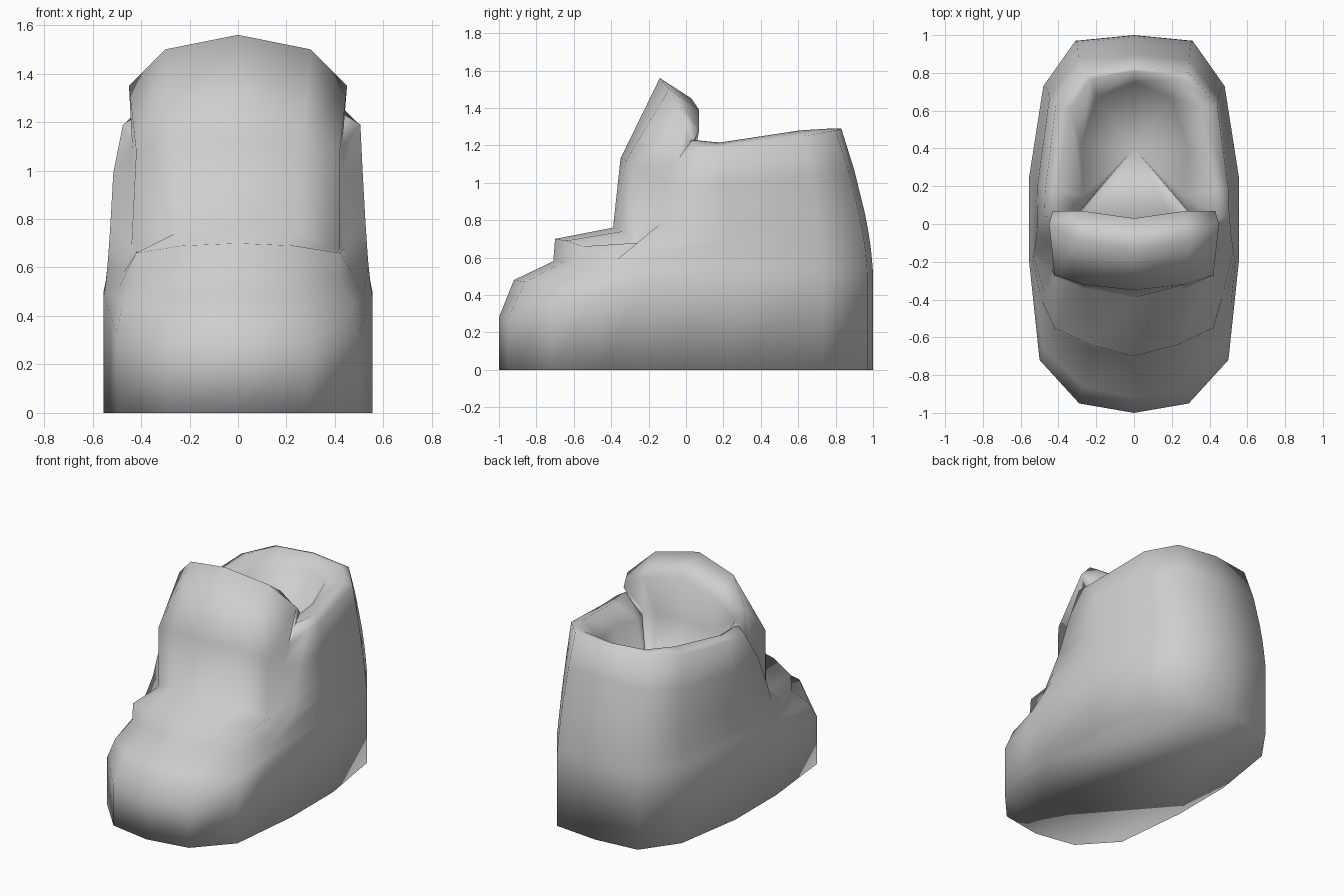
import bpy
import bmesh
from mathutils import Vector

default_cube = bpy.data.objects.get("Cube")
if default_cube:
    bpy.data.objects.remove(default_cube, do_unlink=True)


def make_material(name, colour):
    material = bpy.data.materials.new(name)
    material.use_nodes = True
    material.diffuse_color = colour
    material.node_tree.nodes["Principled BSDF"].inputs["Base Color"].default_value = colour
    return material


# Front strip, from sole over toe cap, instep ledge and tongue:
# each row holds the centre, middle and edge points of one half
front_rows = [
    ((0, -1, 0), (.29, -.95, 0), (.5, -.72, 0)),
    ((0, -1, .28), (.29, -.95, .28), (.5, -.72, .33)),
    ((0, -.92, .48), (.27, -.86, .47), (.48, -.66, .44)),
    ((0, -.71, .58), (.23, -.65, .58), (.42, -.56, .55)),
    ((0, -.7, .7), (.23, -.64, .69), (.42, -.55, .66)),
    ((0, -.39, .76), (.26, -.34, .74), (.42, -.28, .67)),
    ((0, -.35, 1.13), (.27, -.32, 1.12), (.42, -.27, 1.08)),
    ((0, -.14, 1.56), (.3, -.09, 1.5), (.45, 0, 1.35)),
    ((0, .03, 1.45), (.28, .07, 1.39), (.43, .07, 1.28)),
    ((0, .03, 1.15), (.22, .01, 1.13), (.35, -.03, 1.1)),
]

# Crease beside the ledge and between tongue and shaft, for the upper rows only
crease = [
    (.49, -.4, .52), (.47, -.38, .58), (.44, -.24, .68), (.43, -.1, .98),
    (.43, -.06, 1.1), (.4, .01, 1.15), (.31, .04, 1.1),
]

# Shaft outlines, from beside the tongue to the heel
lower_rim = [(.555, -.2, .48), (.555, .25, .5), (.48, .73, .5), (.31, .97, .5), (0, 1, .5)]
collar_rim = [(.505, .04, 1.19), (.5, .18, 1.19), (.44, .63, 1.25), (.29, .8, 1.28), (0, .83, 1.29)]
collar_crest = [(.44, .03, 1.23), (.43, .18, 1.215), (.36, .61, 1.28), (.24, .77, 1.29), (0, .81, 1.29)]
inner_lip = [(.28, .08, 1.12), (.27, .15, 1.13), (.28, .42, 1.17), (.2, .67, 1.2), (0, .75, 1.21)]
wall_steps = [0, .06, .18, .28, .42, .72, 1]


def wall_point(low, high, step):
    """Move from the lower outline to the collar, drawn in early at the sides and late at the heel."""
    low, high = Vector(low), Vector(high)
    return Vector((
        low.lerp(high, step ** .65).x,
        low.lerp(high, step ** 1.6).y,
        low.lerp(high, step).z,
    ))


# Side rows match the front rows one by one
side_rows = [[Vector((x, y, 0)) for x, y, z in lower_rim]]
for step in wall_steps:
    side_rows.append([wall_point(low, high, step) for low, high in zip(lower_rim, collar_rim)])
for outline in (collar_crest, inner_lip):
    side_rows.append([Vector(p) for p in outline])

# Join front and side through the crease; lower rows just run across
plain_rows = len(front_rows) - len(crease)
half_rows = []
for row, (front, side) in enumerate(zip(front_rows, side_rows)):
    front = [Vector(p) for p in front]
    if row < plain_rows:
        link = front[-1].lerp(side[0], .5)
    else:
        link = Vector(crease[row - plain_rows])
    half_rows.append(front + [link] + side)

# Mirror every half row into a closed ring and bridge the rings;
# the collar leans in a little more on the right
collar_row = len(wall_steps)
shaft_column = len(front_rows[0]) + 1
bm = bmesh.new()
rings = []
for row, half in enumerate(half_rows):
    mirrored = []
    for column, p in enumerate(half):
        leaning = column >= shaft_column and row in (collar_row, collar_row + 1)
        mirrored.append(Vector((-p.x * (.94 if leaning else 1), p.y, p.z)))
    rings.append([bm.verts.new(p) for p in half + mirrored[-2:0:-1]])

count = len(rings[0])
for below, above in zip(rings, rings[1:]):
    for i in range(count):
        j = (i + 1) % count
        bm.faces.new((below[i], below[j], above[j], above[i]))

# Sole and the funnel-shaped hollow
bm.faces.new(list(reversed(rings[0])))
floor = bm.verts.new((0, .4, .72))
for i in range(count):
    bm.faces.new((rings[-1][i], rings[-1][(i + 1) % count], floor))

bmesh.ops.recalc_face_normals(bm, faces=bm.faces)
for face in bm.faces:
    face.smooth = True

mesh = bpy.data.meshes.new("boot")
bm.to_mesh(mesh)
bm.free()
mesh.materials.append(make_material("light grey", (.62, .62, .62, 1)))
boot = bpy.data.objects.new("boot", mesh)
bpy.context.collection.objects.link(boot)
